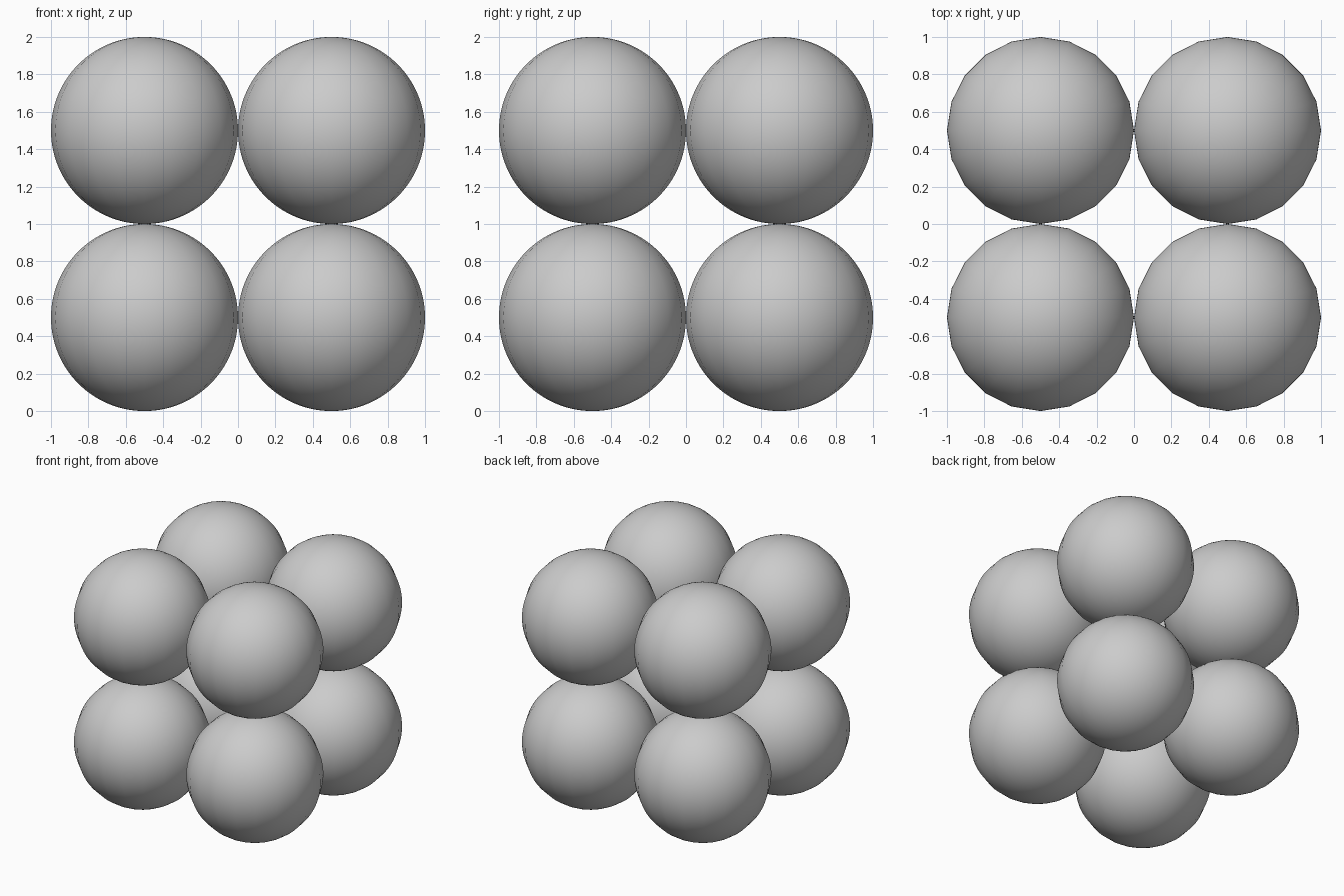
import bpy
import math

if "Cube" in bpy.data.objects:
    bpy.data.objects.remove(bpy.data.objects["Cube"])

RADIUS = 0.5


def add_ball(name, location):
    # 20 facets around the vertical axis, fine rings from pole to pole
    bpy.ops.mesh.primitive_uv_sphere_add(segments=20, ring_count=64,
                                         radius=RADIUS, location=location)
    ball = bpy.context.object
    ball.name = name
    bpy.ops.object.shade_smooth_by_angle(angle=math.radians(30))


# Eight touching balls at the corners of a cube
for level, z in (("lower", RADIUS), ("upper", 3 * RADIUS)):
    for depth, y in (("front", -RADIUS), ("back", RADIUS)):
        for side, x in (("left", -RADIUS), ("right", RADIUS)):
            add_ball(f"{level}_{depth}_{side}_ball", (x, y, z))
